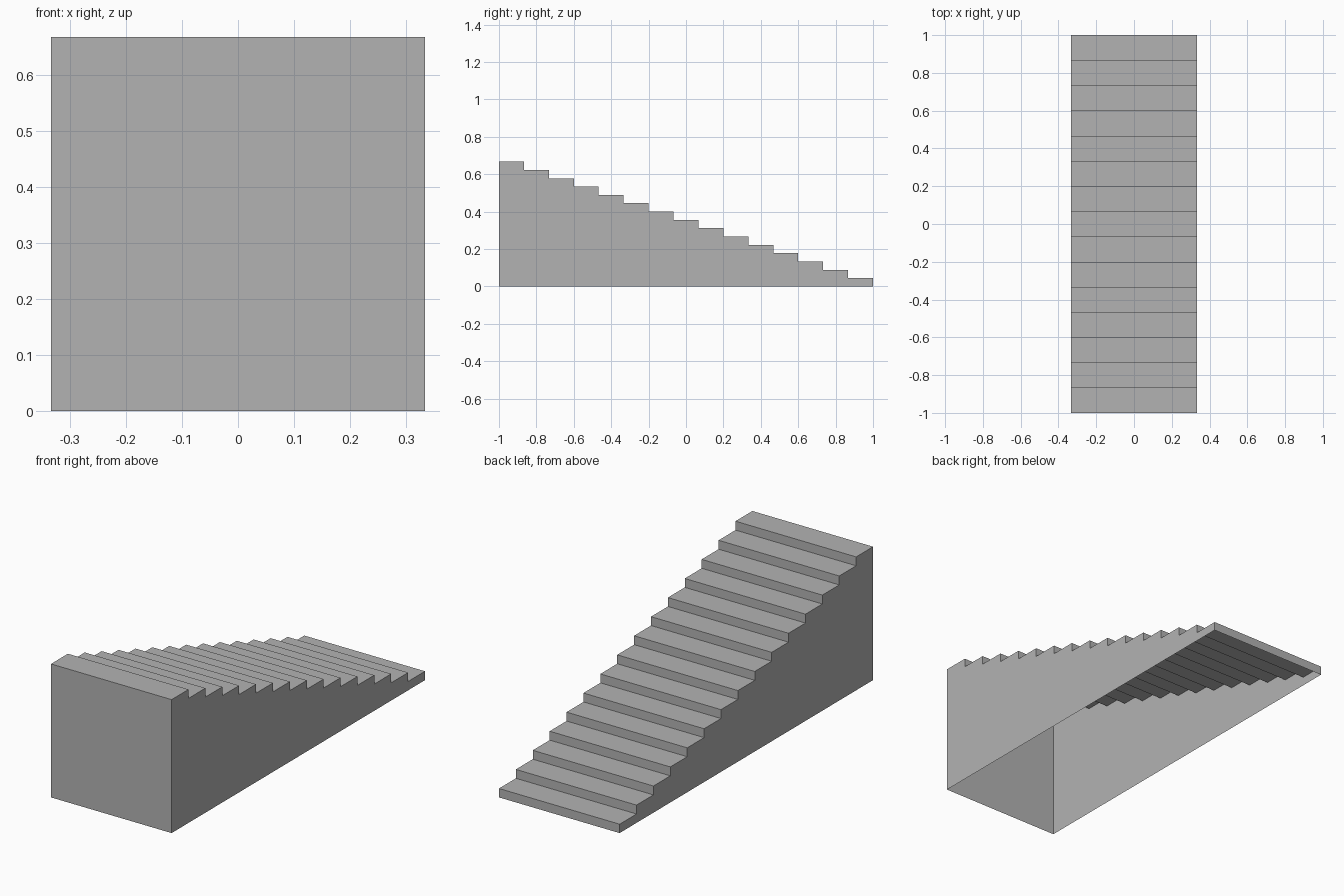
import bpy
import bmesh

cube = bpy.data.objects.get("Cube")
if cube:
    bpy.data.objects.remove(cube, do_unlink=True)

STEPS = 15
HALF_WIDTH = 1 / 3
RUN = 2 / STEPS
RISE = 2 / 3 / STEPS

# Plain grey
grey = bpy.data.materials.new("plain grey")
grey.use_nodes = True
colour = (0.45, 0.45, 0.45, 1)
grey.diffuse_color = colour
grey.node_tree.nodes["Principled BSDF"].inputs["Base Color"].default_value = colour

# Stepped outline, from the low end at the back up to the tall front wall
outline = [(1, 0)]
for i in range(STEPS):
    z = (i + 1) * RISE
    outline += [(1 - i * RUN, z), (1 - (i + 1) * RUN, z)]
outline.append((-1, 0))

# Hollow shell: treads, risers, front wall and two sides, open underneath
bm = bmesh.new()
left, right = ([bm.verts.new((x, y, z)) for y, z in outline]
               for x in (HALF_WIDTH, -HALF_WIDTH))
for i in range(len(outline) - 1):
    bm.faces.new((left[i], left[i + 1], right[i + 1], right[i]))
bm.faces.new(left[::-1])
bm.faces.new(right)
bmesh.ops.recalc_face_normals(bm, faces=bm.faces)

mesh = bpy.data.meshes.new("staircase")
bm.to_mesh(mesh)
bm.free()
mesh.materials.append(grey)
staircase = bpy.data.objects.new("staircase", mesh)
bpy.context.collection.objects.link(staircase)
